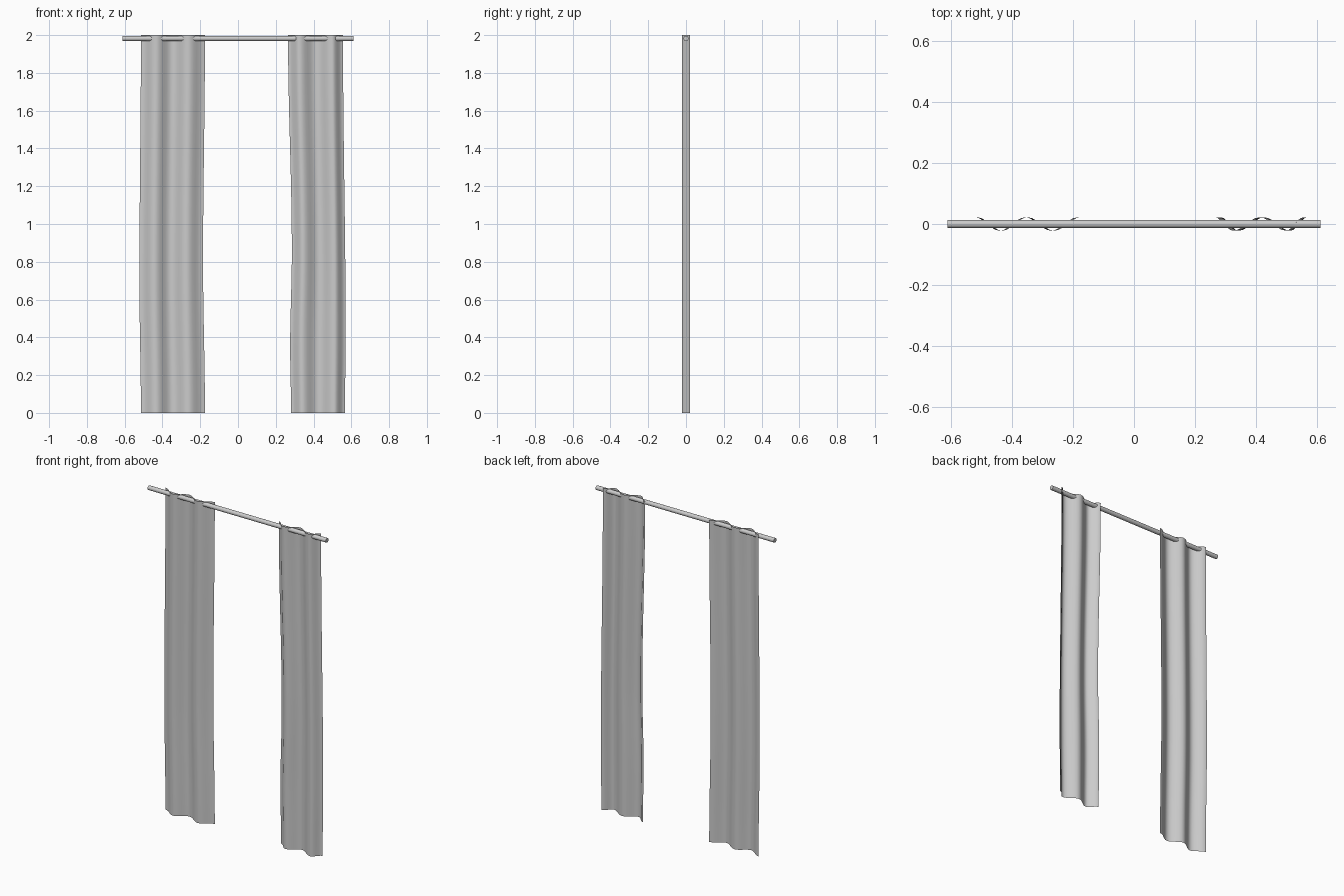
import bpy, math

if "Cube" in bpy.data.objects:
    bpy.data.objects.remove(bpy.data.objects["Cube"])

AMP = 0.022   # depth of the folds
HEIGHT = 2.0


def lerp_table(pts, t):
    for (a, va), (b, vb) in zip(pts, pts[1:]):
        if t <= b:
            s = (t - a) / (b - a)
            s = (1 - math.cos(math.pi * s)) / 2
            return va + (vb - va) * s
    return pts[-1][1]


def curtain(name, crests, left, right, steps=6, rows=20):
    """Hanging sheet: crests alternate back/front, left/right give edge x by height."""
    us, ys = [], []
    for k in range(len(crests) - 1):
        for j in range(steps):
            us.append(crests[k] + (crests[k + 1] - crests[k]) * j / steps)
            ys.append(AMP * math.cos(math.pi * (k + j / steps)))
    us.append(crests[-1])
    ys.append(AMP * math.cos(math.pi * (len(crests) - 1)))
    n = len(us)
    verts, faces = [], []
    for r in range(rows + 1):
        z = HEIGHT * r / rows
        x0, x1 = lerp_table(left, z), lerp_table(right, z)
        for u, y in zip(us, ys):
            s = (u - us[0]) / (us[-1] - us[0])
            verts.append((x0 + (x1 - x0) * s, y, z))
    for r in range(rows):
        for c in range(n - 1):
            a = r * n + c
            faces.append((a, a + 1, a + n + 1, a + n))
    me = bpy.data.meshes.new(name)
    me.from_pydata(verts, [], faces)
    me.shade_smooth()
    ob = bpy.data.objects.new(name, me)
    bpy.context.collection.objects.link(ob)
    return ob


# Two curtain panels
curtain("left_curtain", [-0.515, -0.434, -0.35, -0.264, -0.177],
        [(0, -0.514), (0.7, -0.522), (2, -0.514)],
        [(0, -0.175), (0.8, -0.185), (2, -0.175)])
curtain("right_curtain", [0.267, 0.328, 0.415, 0.503, 0.56],
        [(0, 0.281), (0.35, 0.276), (0.85, 0.285), (2, 0.265)],
        [(0, 0.566), (0.4, 0.57), (2, 0.556)])

# Curtain rod
bpy.ops.mesh.primitive_cylinder_add(vertices=24, radius=0.0135, depth=1.225,
                                    location=(0, 0, 1.982),
                                    rotation=(0, math.pi / 2, 0))
bpy.context.object.name = "curtain_rod"
bpy.ops.object.shade_smooth_by_angle()
